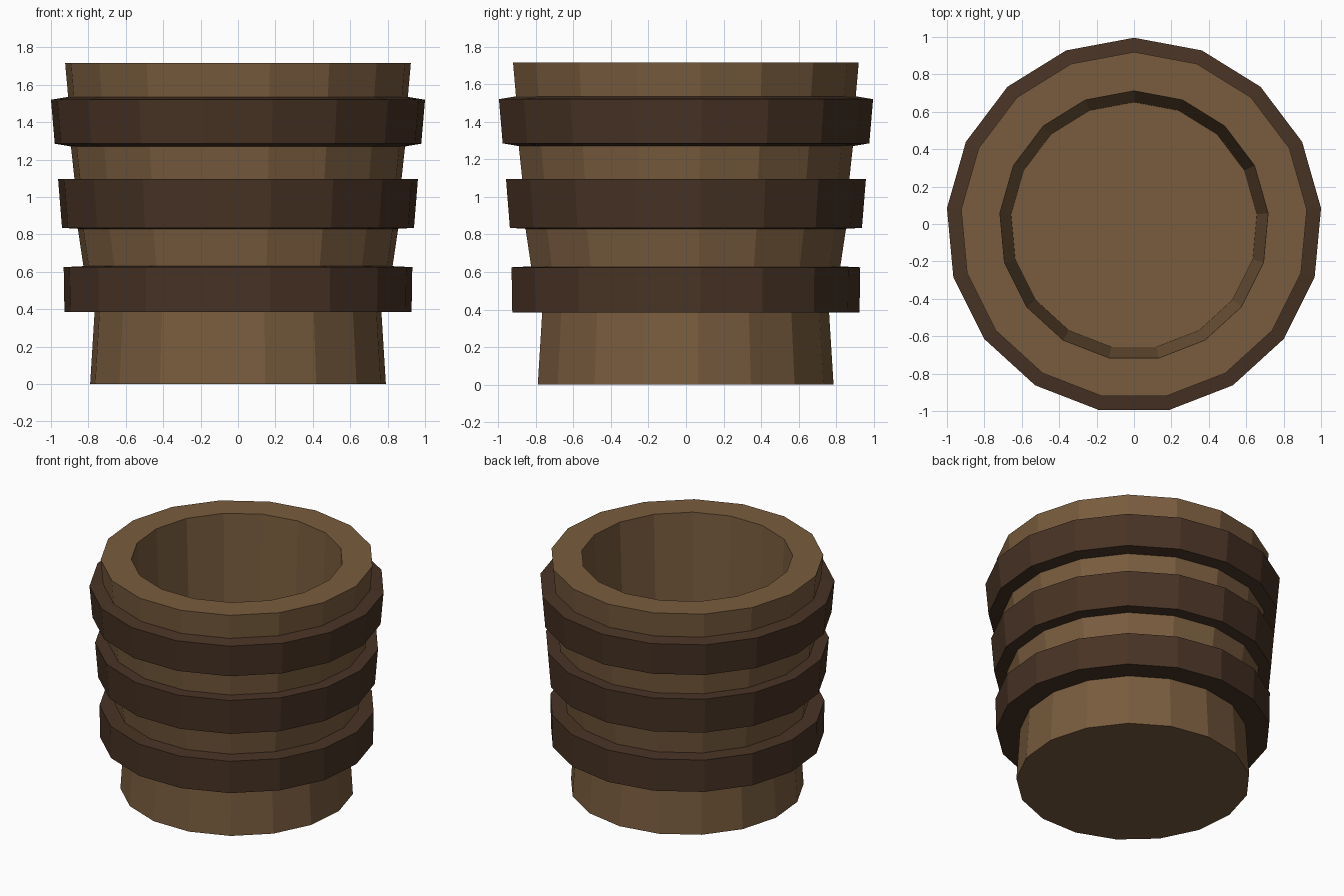
import bpy, bmesh
from math import sin, cos, tau

if "Cube" in bpy.data.objects:
    bpy.data.objects.remove(bpy.data.objects["Cube"])

SIDES = 17
Y_SHIFT = -0.0085  # odd-sided polygon: recentre its bounds


def material(name, color):
    m = bpy.data.materials.new(name)
    m.diffuse_color = (*color, 1)
    m.use_nodes = True
    m.node_tree.nodes["Principled BSDF"].inputs["Base Color"].default_value = m.diffuse_color
    return m


# Profile from base up the outside, over the rim and down to the inner floor:
# (radius, z, material of the band leading to the next point)
WOOD, BAND = 0, 1
profile = [
    (0.794, 0.00, WOOD), (0.770, 0.385, BAND),
    # lower band
    (0.932, 0.385, BAND), (0.936, 0.625, BAND), (0.830, 0.63, WOOD),
    # middle band
    (0.860, 0.83, BAND), (0.945, 0.835, BAND), (0.966, 1.095, BAND), (0.878, 1.095, WOOD),
    # upper band
    (0.897, 1.27, BAND), (0.984, 1.285, BAND), (1.0043, 1.52, BAND), (0.912, 1.535, WOOD),
    # rim and hollow
    (0.928, 1.715, WOOD), (0.720, 1.715, WOOD), (0.660, 0.40, WOOD),
]

bm = bmesh.new()
rings = []
for r, z, _ in profile:
    rings.append([bm.verts.new((r * sin(tau * i / SIDES),
                                r * cos(tau * i / SIDES) + Y_SHIFT, z))
                  for i in range(SIDES)])

# Side walls
for (_, _, mat), a, b in zip(profile, rings, rings[1:]):
    for i in range(SIDES):
        j = (i + 1) % SIDES
        bm.faces.new((a[i], a[j], b[j], b[i])).material_index = mat

# Underside and inner floor
bm.faces.new(rings[0])
bm.faces.new(rings[-1])
bmesh.ops.recalc_face_normals(bm, faces=bm.faces)

mesh = bpy.data.meshes.new("banded_cup")
bm.to_mesh(mesh)
bm.free()
mesh.materials.append(material("light_wood", (0.19, 0.107, 0.048)))
mesh.materials.append(material("dark_band", (0.065, 0.033, 0.018)))
cup = bpy.data.objects.new("banded_cup", mesh)
bpy.context.collection.objects.link(cup)
